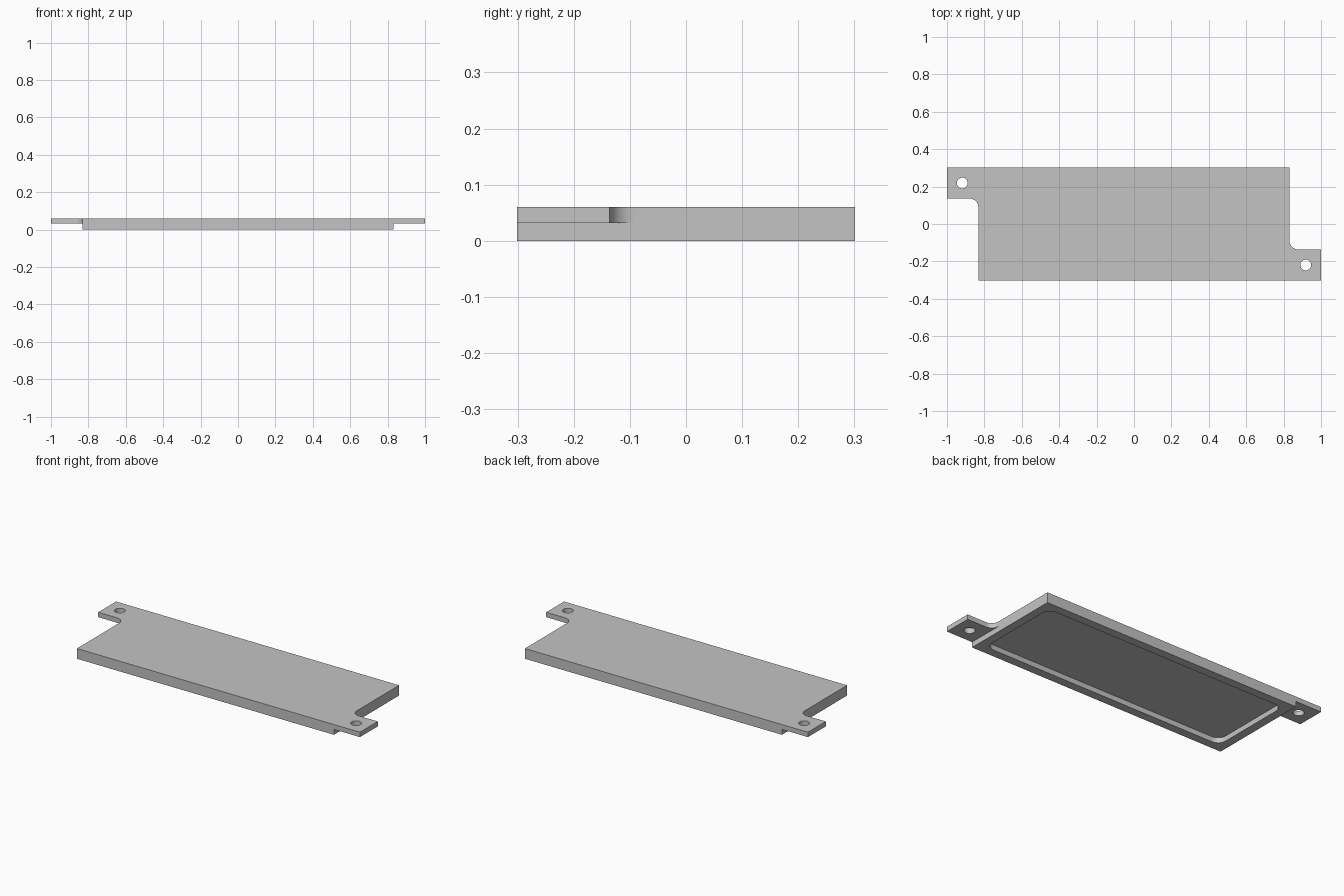
import bpy, bmesh
from math import cos, sin, pi

if "Cube" in bpy.data.objects:
    bpy.data.objects.remove(bpy.data.objects["Cube"])

# Main dimensions
HX, HY = 0.832, 0.301           # half size of the body
TOP, EAR_Z = 0.06, 0.0315       # top face and underside of the ears
EAR_Y, FILLET = 0.136, 0.045    # inner edge of the ears, blend radius
RIM, POCKET_R = 0.05, 0.05      # pocket wall width and corner radius

grey = bpy.data.materials.new("plain_grey")
grey.use_nodes = True
colour = (0.55, 0.55, 0.55, 1)
grey.diffuse_color = colour
grey.node_tree.nodes["Principled BSDF"].inputs["Base Color"].default_value = colour


def arc(cx, cy, r, start, end, steps=10):
    return [(cx + r * cos(start + (end - start) * i / steps),
             cy + r * sin(start + (end - start) * i / steps))
            for i in range(steps + 1)]


def prism(name, outline, z0, z1):
    """Extrude a counter-clockwise outline between two heights."""
    bm = bmesh.new()
    face = bm.faces.new([bm.verts.new((x, y, z0)) for x, y in outline])
    new = bmesh.ops.extrude_face_region(bm, geom=[face])["geom"]
    verts = [v for v in new if isinstance(v, bmesh.types.BMVert)]
    bmesh.ops.translate(bm, verts=verts, vec=(0, 0, z1 - z0))
    bmesh.ops.recalc_face_normals(bm, faces=bm.faces)
    mesh = bpy.data.meshes.new(name)
    bm.to_mesh(mesh)
    bm.free()
    mesh.materials.append(grey)
    obj = bpy.data.objects.new(name, mesh)
    bpy.context.collection.objects.link(obj)
    return obj


def combine(target, tool, operation):
    """Apply a boolean and remove the helper."""
    mod = target.modifiers.new(operation, "BOOLEAN")
    mod.operation, mod.object, mod.solver = operation, tool, "EXACT"
    bpy.context.view_layer.objects.active = target
    bpy.ops.object.modifier_apply(modifier=mod.name)
    bpy.data.objects.remove(tool)


# Top plate with two diagonal ears: half the outline, then turned half round
half = [(-HX, -HY), (1, -HY), (1, -EAR_Y)]
half += arc(HX + FILLET, -EAR_Y + FILLET, FILLET, 1.5 * pi, pi)
cover = prism("cover_plate", half + [(-x, -y) for x, y in half], EAR_Z, TOP)

# Thicker body below the plate
body = [(-HX, -HY), (HX, -HY), (HX, HY), (-HX, HY)]
combine(cover, prism("body_block", body, 0, EAR_Z), "UNION")

# Rounded pocket in the underside
px, py = HX - RIM - POCKET_R, HY - RIM - POCKET_R
pocket = []
for i, (sx, sy) in enumerate([(1, 1), (-1, 1), (-1, -1), (1, -1)]):
    pocket += arc(sx * px, sy * py, POCKET_R, i * pi / 2, (i + 1) * pi / 2)
combine(cover, prism("pocket_cutter", pocket, -0.02, 0.03), "DIFFERENCE")

# Screw holes through the ears
for side in (-1, 1):
    hole = arc(side * 0.918, -side * 0.219, 0.029, 0, 2 * pi, 32)[:-1]
    combine(cover, prism("hole_cutter", hole, -0.02, 0.1), "DIFFERENCE")

# Smooth the round walls, keep the edges crisp
bpy.ops.object.select_all(action="DESELECT")
cover.select_set(True)
bpy.context.view_layer.objects.active = cover
bpy.ops.object.shade_smooth_by_angle(angle=pi / 6)
